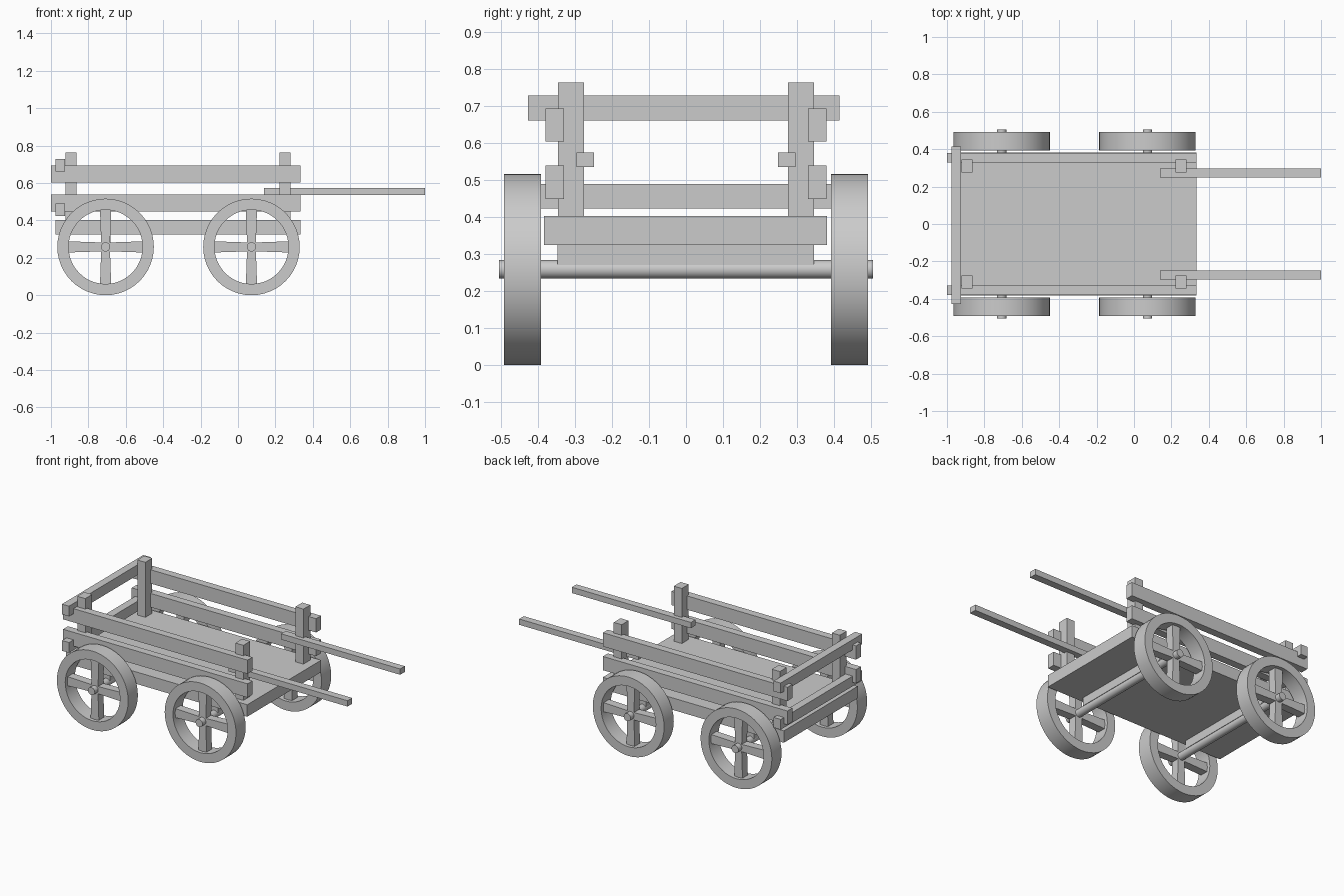
import bpy, bmesh, math
from mathutils import Matrix, Vector

if "Cube" in bpy.data.objects:
    bpy.data.objects.remove(bpy.data.objects["Cube"])


def finish(name, bm, smooth=False):
    bmesh.ops.recalc_face_normals(bm, faces=bm.faces)
    me = bpy.data.meshes.new(name)
    bm.to_mesh(me)
    bm.free()
    ob = bpy.data.objects.new(name, me)
    bpy.context.collection.objects.link(ob)
    if smooth:
        bpy.ops.object.select_all(action='DESELECT')
        ob.select_set(True)
        bpy.context.view_layer.objects.active = ob
        bpy.ops.object.shade_smooth_by_angle(angle=math.radians(35))
    return ob


def box(name, x, y, z):
    bm = bmesh.new()
    bmesh.ops.create_cube(bm, size=1)
    for v in bm.verts:
        v.co = Vector([(a + b) / 2 + c * (b - a) for (a, b), c in zip((x, y, z), v.co)])
    return finish(name, bm)


def rim(name, cx, cy, cz, r_out, r_in, width, n=48):
    bm = bmesh.new()
    prof = [(r_out, -width / 2), (r_out, width / 2), (r_in, width / 2), (r_in, -width / 2)]
    rings = []
    for i in range(n):
        a = 2 * math.pi * i / n
        rings.append([bm.verts.new((cx + r * math.cos(a), cy + y, cz + r * math.sin(a)))
                      for r, y in prof])
    for i in range(n):
        p, q = rings[i], rings[(i + 1) % n]
        for j in range(4):
            k = (j + 1) % 4
            bm.faces.new((p[j], p[k], q[k], q[j]))
    return finish(name, bm, True)


def spokes(name, cx, cy, cz, length, w_hub, w_rim, depth):
    bm = bmesh.new()
    for i in range(4):
        verts = bmesh.ops.create_cube(bm, size=1)['verts']
        for v in verts:
            w = w_rim if v.co.z > 0 else w_hub
            v.co = Vector((v.co.x * w, v.co.y * depth, (v.co.z + 0.5) * length))
        bmesh.ops.rotate(bm, verts=verts, matrix=Matrix.Rotation(i * math.pi / 2, 3, 'Y'))
        bmesh.ops.translate(bm, verts=verts, vec=(cx, cy, cz))
    return finish(name, bm)


def rod(name, cx, cz, r, length):
    bm = bmesh.new()
    m = Matrix.Translation((cx, 0, cz)) @ Matrix.Rotation(math.pi / 2, 4, 'X')
    bmesh.ops.create_cone(bm, cap_ends=True, segments=24, radius1=r, radius2=r,
                          depth=length, matrix=m)
    return finish(name, bm, True)


# Cart bed
box("bed", (-0.975, 0.335), (-0.383, 0.381), (0.324, 0.402))

# Axles, the bolsters above them, and the wheels
AXLE_Z = 0.258
for tag, x in (("rear", -0.708), ("front", 0.072)):
    rod(tag + "_axle", x, AXLE_Z, 0.025, 1.01)
    box(tag + "_bolster", (x - 0.025, x + 0.025), (-0.347, 0.346), (0.27, 0.326))
    for side, s in (("right", -1), ("left", 1)):
        rim(f"{tag}_{side}_wheel_rim", x, s * 0.442, AXLE_Z, 0.258, 0.198, 0.1)
        spokes(f"{tag}_{side}_wheel_spokes", x, s * 0.442, AXLE_Z, 0.205, 0.046, 0.06, 0.055)

# Posts, side rails and pulling shafts, mirrored across the cart
for side, s in (("right", -1), ("left", 1)):
    def span(a, b):
        return tuple(sorted((s * a, s * b)))
    for tag, x in (("rear", -0.892), ("front", 0.252)):
        box(f"{tag}_{side}_post", (x - 0.029, x + 0.029), span(0.275, 0.346), (0.4, 0.762))
    for tag, z in (("lower", 0.448), ("upper", 0.603)):
        box(f"{tag}_{side}_rail", (-1.0, 0.335), span(0.329, 0.38), (z, z + 0.09))
    box(f"{side}_shaft", (0.138, 1.0), span(0.248, 0.296), (0.535, 0.573))

# Rear crossbars
for tag, z in (("lower", 0.422), ("upper", 0.66)):
    box(f"{tag}_rear_crossbar", (-0.975, -0.924), (-0.427, 0.414), (z, z + 0.067))
